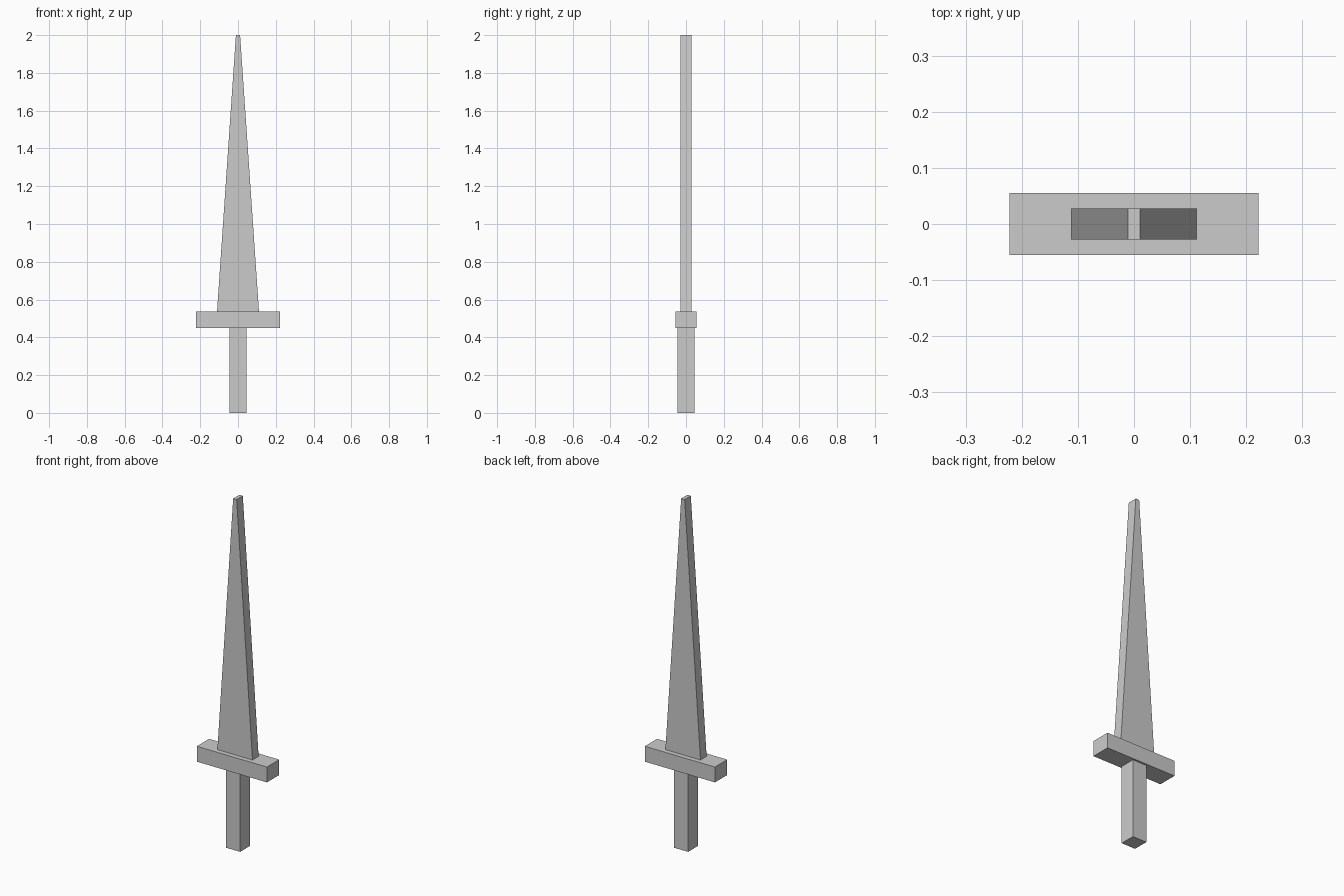
import bpy
import bmesh

if "Cube" in bpy.data.objects:
    bpy.data.objects.remove(bpy.data.objects["Cube"])

grey = bpy.data.materials.new("plain_grey")
grey.diffuse_color = (0.6, 0.6, 0.6, 1.0)
grey.use_nodes = True
grey.node_tree.nodes["Principled BSDF"].inputs["Base Color"].default_value = grey.diffuse_color


def tapered_box(name, width, depth, z0, z1, top_width=None):
    """Box from z0 to z1 whose top may be narrower along x."""
    bm = bmesh.new()
    bmesh.ops.create_cube(bm, size=1.0)
    for v in bm.verts:
        top = v.co.z > 0
        w = top_width if top and top_width is not None else width
        v.co = (v.co.x * w, v.co.y * depth, z1 if top else z0)
    mesh = bpy.data.meshes.new(name)
    bm.to_mesh(mesh)
    bm.free()
    mesh.materials.append(grey)
    obj = bpy.data.objects.new(name, mesh)
    bpy.context.collection.objects.link(obj)
    return obj


# Square grip
tapered_box("handle", 0.089, 0.089, 0.0, 0.449)
# Wide cross bar
tapered_box("guard", 0.444, 0.111, 0.449, 0.537)
# Flat blade narrowing to a blunt tip
tapered_box("blade", 0.222, 0.0556, 0.537, 2.0, top_width=0.0222)
